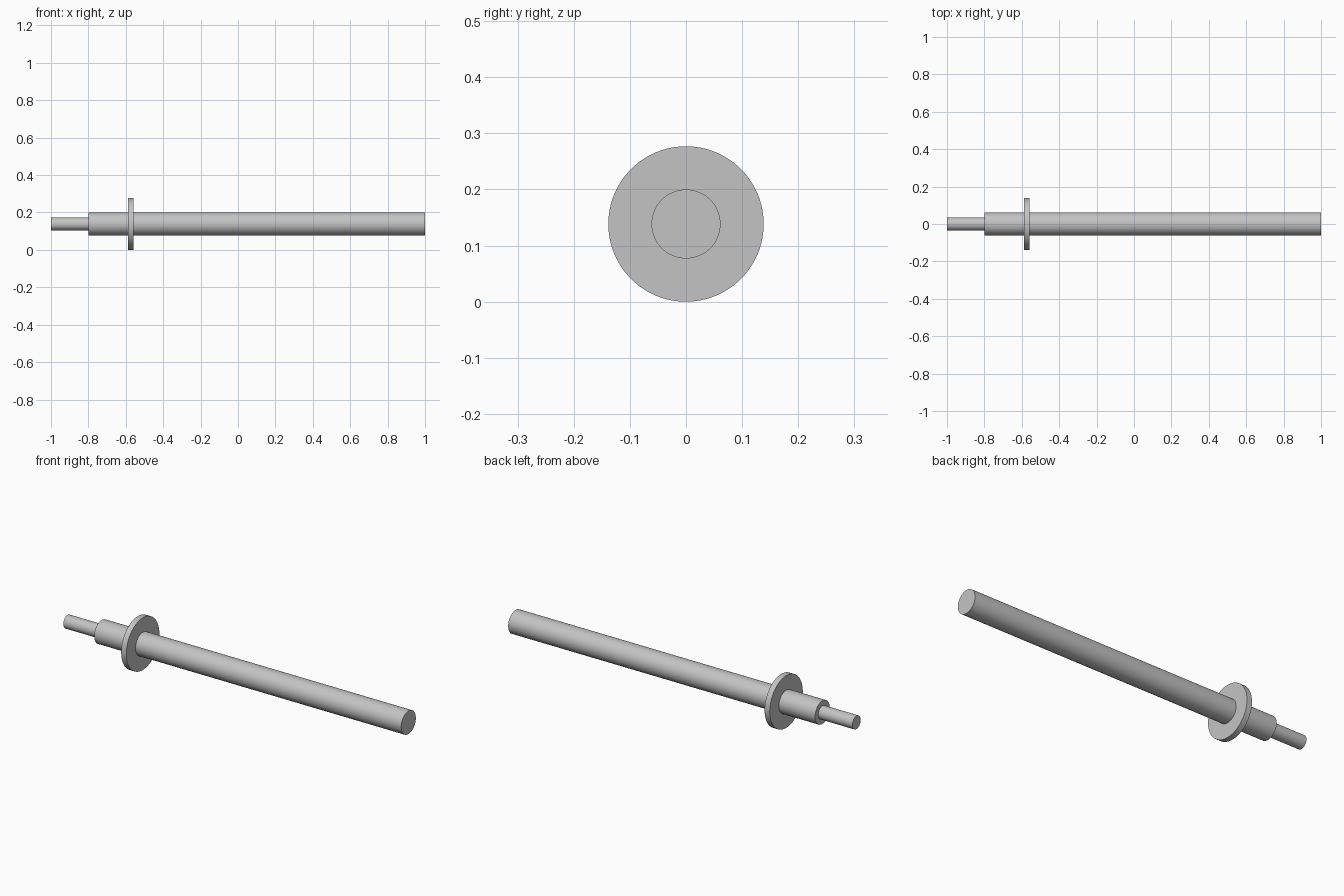
import bpy
from math import pi, radians

cube = bpy.data.objects.get("Cube")
if cube:
    bpy.data.objects.remove(cube, do_unlink=True)

AXIS_Z = 0.1385

# Plain grey metal
grey = bpy.data.materials.new("light_grey")
grey.use_nodes = True
colour = (0.55, 0.55, 0.55, 1)
grey.diffuse_color = colour
grey.node_tree.nodes["Principled BSDF"].inputs["Base Color"].default_value = colour


def turned_part(name, x_start, x_end, radius):
    """Smooth round section lying along the x axis."""
    bpy.ops.mesh.primitive_cylinder_add(
        vertices=96, radius=radius, depth=x_end - x_start,
        location=((x_start + x_end) / 2, 0, AXIS_Z), rotation=(0, pi / 2, 0))
    part = bpy.context.object
    part.name = name
    part.data.materials.append(grey)
    bpy.ops.object.transform_apply(location=False, rotation=True, scale=False)
    bpy.ops.object.shade_smooth_by_angle(angle=radians(30))
    return part


# Main rod, thin end spigot and flange disc
turned_part("main_shaft", -0.8, 1.0, 0.0615)
turned_part("end_spigot", -1.0, -0.8, 0.035)
turned_part("flange_disc", -0.588, -0.558, AXIS_Z)
